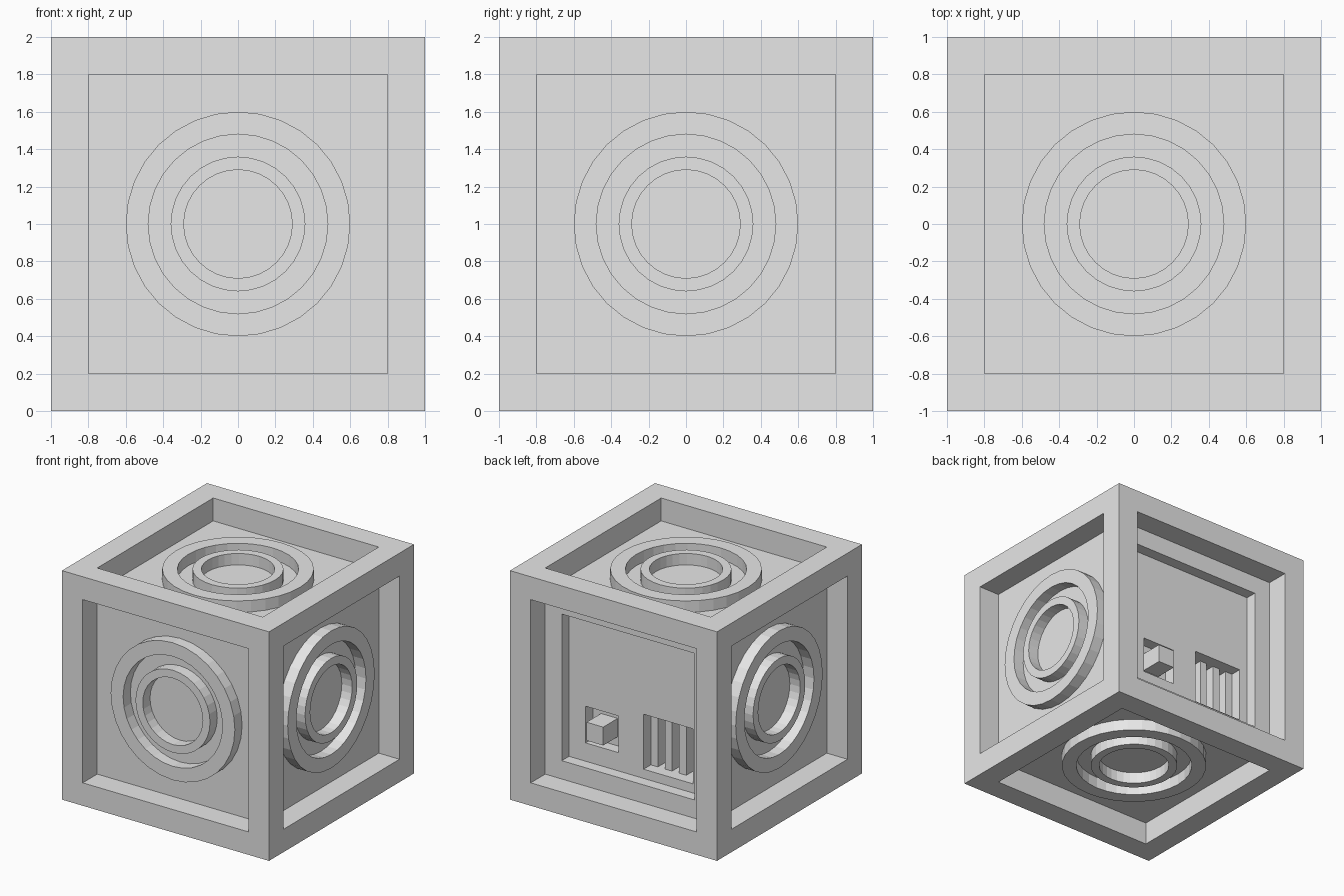
import bpy, bmesh
from mathutils import Matrix, Vector

old = bpy.data.objects.get("Cube")
if old:
    bpy.data.objects.remove(old, do_unlink=True)

CENTRE = Vector((0, 0, 1))

grey = bpy.data.materials.new("light_grey")
grey.use_nodes = True
grey.diffuse_color = (0.8, 0.8, 0.8, 1)
grey.node_tree.nodes["Principled BSDF"].inputs["Base Color"].default_value = (0.8, 0.8, 0.8, 1)


def add_object(name, bm):
    bmesh.ops.recalc_face_normals(bm, faces=bm.faces[:])
    mesh = bpy.data.meshes.new(name)
    bm.to_mesh(mesh)
    bm.free()
    mesh.materials.append(grey)
    obj = bpy.data.objects.new(name, mesh)
    bpy.context.collection.objects.link(obj)
    return obj


def box(name, x, y, z):
    """Box between (low, high) pairs."""
    bm = bmesh.new()
    bmesh.ops.create_cube(bm, size=1)
    for v in bm.verts:
        v.co = [lo + (c + 0.5) * (hi - lo) for c, (lo, hi) in zip(v.co, (x, y, z))]
    return add_object(name, bm)


def sink(bm, faces, border, depth):
    """Inset faces by a border, then push them straight in."""
    bmesh.ops.inset_individual(bm, faces=faces, thickness=border, use_even_offset=True)
    bm.normal_update()
    bmesh.ops.inset_individual(bm, faces=faces, thickness=0, depth=-depth)
    bm.normal_update()


def cut(target, cutter):
    """Subtract a box and discard it."""
    cutter.hide_render = True
    mod = target.modifiers.new("cut", 'BOOLEAN')
    mod.operation = 'DIFFERENCE'
    mod.solver = 'EXACT'
    mod.object = cutter
    bpy.context.view_layer.objects.active = target
    bpy.ops.object.modifier_apply(modifier=mod.name)
    bpy.data.objects.remove(cutter, do_unlink=True)


def ring(name, normal, outer, inner):
    """Flat-topped ring standing on the recessed face with this normal."""
    low, high = 0.79, 0.9
    bm = bmesh.new()
    profile = [bm.verts.new(p) for p in
               ((outer, 0, low), (outer, 0, high), (inner, 0, high), (inner, 0, low))]
    edges = [bm.edges.new((profile[i - 1], profile[i])) for i in range(4)]
    bmesh.ops.spin(bm, geom=profile + edges, axis=(0, 0, 1), cent=(0, 0, 0),
                   angle=6.2831853, steps=32)
    bmesh.ops.remove_doubles(bm, verts=bm.verts[:], dist=0.0005)
    turn = normal.to_track_quat('Z', 'Y').to_matrix().to_4x4()
    bm.transform(Matrix.Translation(CENTRE) @ turn)
    return add_object(name, bm)


# Body: cube with a framed recess on all sides and a second step at the back
bm = bmesh.new()
bmesh.ops.create_cube(bm, size=2, matrix=Matrix.Translation(CENTRE))
bm.normal_update()
sides = bm.faces[:]
back = [f for f in sides if f.normal.y > 0.9]
sink(bm, sides, 0.2, 0.2)
sink(bm, back, 0.16, 0.1)
body = add_object("body", bm)

# Button pocket and vent pocket in the back panel
cut(body, box("button_cutter", (0.16, 0.48), (0.6, 0.75), (0.52, 0.84)))
cut(body, box("vent_cutter", (-0.56, -0.08), (0.6, 0.75), (0.44, 0.92)))

# Vent grooves
slat = 0.48 / 7
for i in (1, 3, 5):
    left = -0.56 + i * slat
    cut(body, box("groove_cutter", (left, left + slat), (0.5, 0.65), (0.44, 0.92)))

# Button
box("button", (0.24, 0.4), (0.59, 0.8), (0.6, 0.76))

# Pair of rings on every other side
for side, normal in {"front": (0, -1, 0), "left": (1, 0, 0), "right": (-1, 0, 0),
                     "top": (0, 0, 1), "bottom": (0, 0, -1)}.items():
    ring(side + "_outer_ring", Vector(normal), 0.6, 0.48)
    ring(side + "_inner_ring", Vector(normal), 0.36, 0.29)
